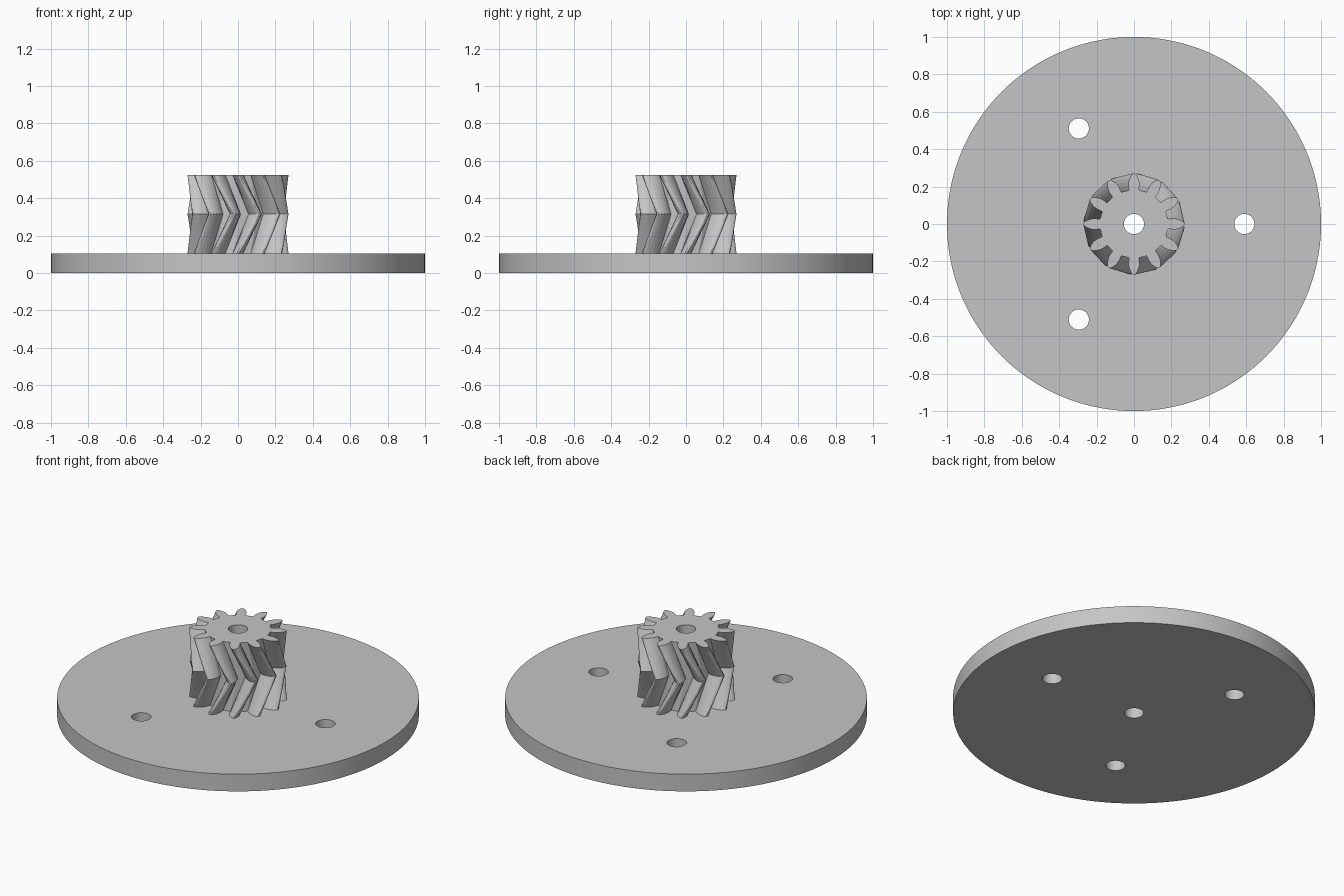
import bpy, bmesh
from math import cos, sin, pi, radians

cube = bpy.data.objects.get("Cube")
if cube:
    bpy.data.objects.remove(cube, do_unlink=True)

grey = bpy.data.materials.new("plain grey")
grey.use_nodes = True
colour = (0.56, 0.56, 0.56, 1)
grey.diffuse_color = colour
grey.node_tree.nodes["Principled BSDF"].inputs["Base Color"].default_value = colour

PLATE_TOP, GEAR_TOP = 0.105, 0.525
TEETH, TWIST = 12, radians(26)
HOLE_RADIUS, BOLT_CIRCLE = 0.054, 0.59


def cylinder(name, radius, z0, z1, x=0, y=0, sides=48):
    bpy.ops.mesh.primitive_cylinder_add(vertices=sides, radius=radius, depth=z1 - z0,
                                        location=(x, y, (z0 + z1) / 2))
    obj = bpy.context.object
    obj.name = name
    return obj


def drill(target, x=0, y=0):
    """Cut a vertical round hole right through the target."""
    cutter = cylinder("hole_cutter", HOLE_RADIUS, -0.2, 0.8, x, y)
    cutter.hide_render = True
    mod = target.modifiers.new("hole", 'BOOLEAN')
    mod.operation, mod.solver, mod.object = 'DIFFERENCE', 'EXACT', cutter
    bpy.ops.object.select_all(action='DESELECT')
    bpy.context.view_layer.objects.active = target
    target.select_set(True)
    bpy.ops.object.modifier_apply(modifier=mod.name)
    bpy.data.objects.remove(cutter, do_unlink=True)


def gear_outline():
    """Polar outline (radius, angle) of all teeth."""
    flank = [(0.183, 8.2), (0.208, 8.0), (0.225, 7.2), (0.243, 5.6), (0.26, 3.3), (0.27, 1.1)]
    tooth = [(r, -a) for r, a in flank] + [(r, a) for r, a in reversed(flank)]
    return [(r, radians(a) + 2 * pi * i / TEETH) for i in range(TEETH) for r, a in tooth]


# Round base plate with a centre bore and three bolt holes
plate = cylinder("base_plate", 1.0, 0, PLATE_TOP, sides=144)
drill(plate)
for i in range(3):
    a = 2 * pi * i / 3
    drill(plate, BOLT_CIRCLE * cos(a), BOLT_CIRCLE * sin(a))

# Herringbone pinion: straight-ruled halves meeting at a twisted middle section
bm = bmesh.new()
outline = gear_outline()
levels = [(PLATE_TOP, 0), ((PLATE_TOP + GEAR_TOP) / 2, TWIST), (GEAR_TOP, 0)]
rings = [[bm.verts.new((r * cos(a + t), r * sin(a + t), z)) for r, a in outline]
         for z, t in levels]
sides = []
for low, high in zip(rings, rings[1:]):
    for i in range(len(low)):
        j = (i + 1) % len(low)
        sides.append(bm.faces.new((low[i], low[j], high[j], high[i])))
bm.faces.new(reversed(rings[0]))
bm.faces.new(rings[-1])
bmesh.ops.triangulate(bm, faces=sides, quad_method='SHORT_EDGE')
bmesh.ops.recalc_face_normals(bm, faces=bm.faces)
mesh = bpy.data.meshes.new("herringbone_gear")
bm.to_mesh(mesh)
bm.free()
gear = bpy.data.objects.new("herringbone_gear", mesh)
bpy.context.collection.objects.link(gear)
drill(gear)

# Colour and shading
for obj in (plate, gear):
    obj.data.materials.clear()
    obj.data.materials.append(grey)
    bpy.ops.object.select_all(action='DESELECT')
    obj.select_set(True)
    bpy.context.view_layer.objects.active = obj
    bpy.ops.object.shade_smooth_by_angle(angle=radians(20))
